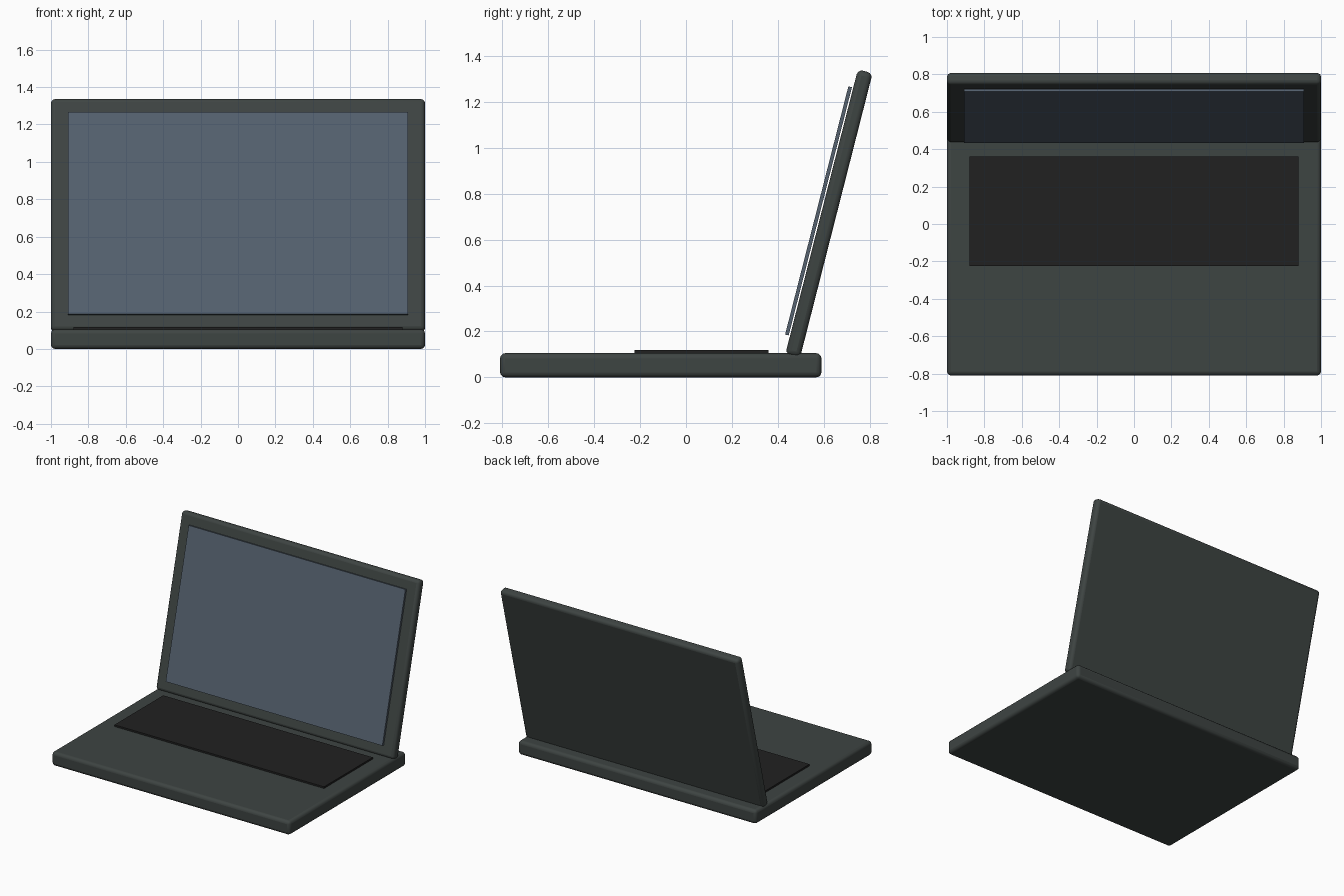
import bpy
import math
from mathutils import Matrix, Vector

cube = bpy.data.objects.get("Cube")
if cube:
    bpy.data.objects.remove(cube, do_unlink=True)


def material(name, rgb):
    mat = bpy.data.materials.new(name)
    mat.use_nodes = True
    mat.diffuse_color = (*rgb, 1)
    bsdf = mat.node_tree.nodes["Principled BSDF"]
    bsdf.inputs["Base Color"].default_value = (*rgb, 1)
    bsdf.inputs["Roughness"].default_value = 0.6
    return mat


def box(name, size, centre, mat, tilt=0, bevel=0):
    bpy.ops.mesh.primitive_cube_add(size=1, location=centre, rotation=(tilt, 0, 0))
    obj = bpy.context.object
    obj.name = name
    obj.scale = size
    bpy.ops.object.transform_apply(location=False, rotation=False, scale=True)
    obj.data.materials.append(mat)
    if bevel:
        mod = obj.modifiers.new("rounded_edges", "BEVEL")
        mod.width = bevel
        mod.segments = 3
        bpy.ops.object.shade_smooth_by_angle(angle=math.radians(35))
    return obj


body = material("dark grey green", (0.048, 0.058, 0.055))
glass = material("slate blue", (0.089, 0.119, 0.156))
black = material("soft black", (0.0152, 0.0152, 0.0152))

# Base with the keyboard plate on top
box("base", (2, 1.4, 0.105), (0, -0.11, 0.0525), body, bevel=0.022)
box("keyboard", (1.76, 0.585, 0.016), (0, 0.0675, 0.11), black)

# Lid leaning back from the hinge line
tilt = math.radians(-14.3)
lid_centre = Vector((0, 0.623, 0.7135))
lid_depth = 0.066
box("lid", (2, lid_depth, 1.279), lid_centre, body, tilt, 0.022)

# Display panel standing just proud of the lid's front face
lean = Matrix.Rotation(tilt, 3, "X")
offset = lean @ Vector((0, -lid_depth / 2 - 0.014, 0))
box("screen", (1.82, 0.016, 1.116), lid_centre + offset, glass, tilt)
